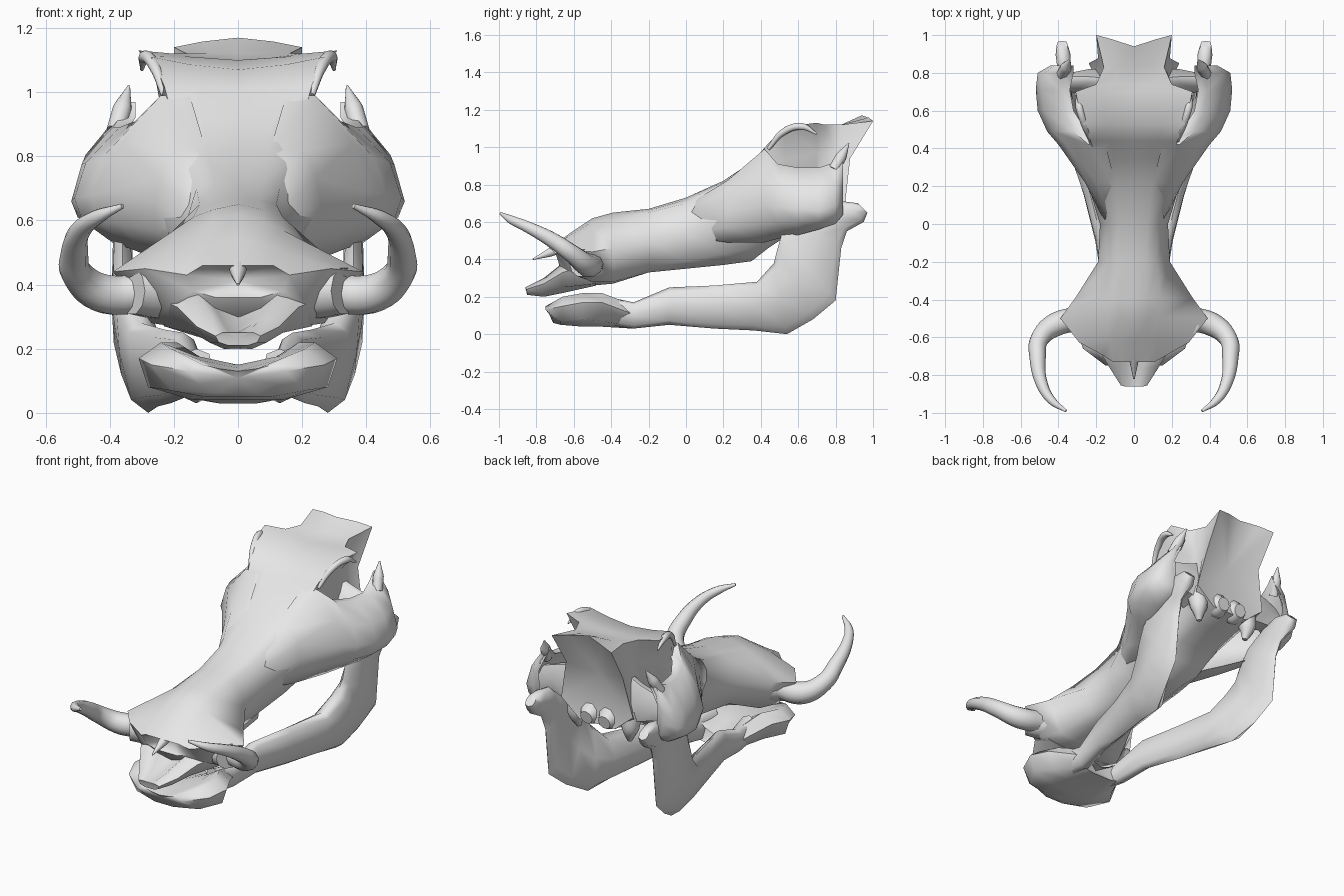
import bpy
import bmesh
from math import cos, sin, pi, radians, copysign
from mathutils import Vector

if "Cube" in bpy.data.objects:
    bpy.data.objects.remove(bpy.data.objects["Cube"], do_unlink=True)

# Single pale bone colour
bone = bpy.data.materials.new("pale_bone")
bone.use_nodes = True
bone_colour = (0.8, 0.8, 0.8, 1)
bone.diffuse_color = bone_colour
bone.node_tree.nodes["Principled BSDF"].inputs["Base Color"].default_value = bone_colour

UNIT = 0.01  # section tables are written in hundredths
meshes = []


def place(name, data):
    data.materials.append(bone)
    part = bpy.data.objects.new(name, data)
    bpy.context.collection.objects.link(part)
    return part


def loft(name, rings, hollow_front=0, hollow_back=0):
    """Skin a row of equal rings; the end caps may be dished inwards along y."""
    bm = bmesh.new()
    loops = [[bm.verts.new(Vector(p) * UNIT) for p in ring] for ring in rings]
    count = len(loops[0])
    for a, b in zip(loops, loops[1:]):
        for i in range(count):
            j = (i + 1) % count
            bm.faces.new((a[i], a[j], b[j], b[i]))
    for loop, depth in ((loops[0], hollow_front), (loops[-1], -hollow_back)):
        cap = bm.faces.new(loop)
        centre = bmesh.ops.poke(bm, faces=[cap])["verts"][0]
        centre.co.y += depth * UNIT
    bmesh.ops.recalc_face_normals(bm, faces=bm.faces)
    mesh = bpy.data.meshes.new(name)
    bm.to_mesh(mesh)
    bm.free()
    part = place(name, mesh)
    meshes.append(part)
    return part


def body_ring(y_top, y_low, top, crown_x, crown_z, mid_x, mid_z, low_x, low_z, bottom):
    """Symmetric cross-section from the midline crown down to the palate."""
    outline = [(0, top), (crown_x * 0.55, top * 0.6 + crown_z * 0.4),
               (crown_x, crown_z), (mid_x, mid_z), (low_x, low_z),
               (low_x * 0.5, bottom), (0, bottom)]

    def at(x, z):
        drop = min(1, max(0, (top - z) / (top - bottom)))
        return (x, y_low + (y_top - y_low) * (1 - drop) ** 3, z)

    return [at(x, z) for x, z in outline] + [at(-x, z) for x, z in outline[-2:0:-1]]


def tube(name, points, radii, side=1):
    """Tapered round bone following a path."""
    curve = bpy.data.curves.new(name, "CURVE")
    curve.dimensions = "3D"
    curve.bevel_depth = UNIT
    curve.bevel_resolution = 3
    curve.resolution_u = 6
    curve.use_fill_caps = True
    spline = curve.splines.new("BEZIER")
    spline.bezier_points.add(len(points) - 1)
    for knot, (x, y, z), radius in zip(spline.bezier_points, points, radii):
        knot.co = Vector((x * side, y, z)) * UNIT
        knot.radius = radius
        knot.handle_left_type = knot.handle_right_type = "AUTO"
    return place(name, curve)


def mirrored(rings, side):
    return [[(x * side, y, z) for x, y, z in ring] for ring in rings]


# Cranium and snout, from the nose opening back to the occipital crest
cranium = [
    (-73, -68, 46, 11, 46, 16, 43, 14, 38, 36),
    (-62, -63, 54, 13, 51, 29, 45, 21, 34, 29),
    (-50, -50, 62, 14, 57, 39, 44, 27, 28, 26),
    (-39, -39, 65, 14, 61, 31, 46, 22, 28, 27),
    (-20, -20, 67, 12, 65, 19, 50, 15, 36, 33),
    (0, 0, 73, 13, 70, 18, 54, 15, 39, 35),
    (20, 20, 82, 17, 80, 24, 62, 17, 43, 37),
    (35, 35, 92, 20, 91, 30, 70, 17, 46, 39),
    (44, 44, 101, 23, 102, 22, 84, 17, 51, 46),
    (53, 53, 107, 27, 111, 19, 93, 18, 56, 52),
    (70, 70, 110, 31, 113, 17, 97, 20, 62, 56),
    (74, 74, 110, 20, 112, 17, 97, 21, 64, 57),
    (83, 81, 112, 16, 112, 17, 95, 22, 67, 59),
    (98, 85, 117, 20, 114, 19, 94, 24, 70, 60),
]
skull = loft("cranium", [body_ring(*row) for row in cranium], hollow_front=9, hollow_back=8)
# Sweep the crest corners backwards, leaving a notch at the midline
for vert in skull.data.vertices:
    if vert.co.y > 0.9 and vert.co.z > 1:
        vert.co.y += 0.4 * abs(vert.co.x) - 0.04

# Upper front jaw under the nose opening
premaxilla = [
    (-86, -85, 25, 5, 25, 7, 24, 6, 22, 21),
    (-76, -76, 26, 8, 30, 13, 27, 9, 22, 20),
    (-66, -66, 29, 13, 38, 19, 33, 14, 25, 22),
    (-48, -48, 36, 16, 43, 31, 38, 23, 27, 26),
]
loft("premaxilla", [body_ring(*row) for row in premaxilla])
tube("nasal_tip", [(0, -60, 50), (0, -72, 44), (0, -82, 40)], (4, 2.5, 0.4))

# Chin with its flared corners
chin = [
    (-75, -71, 13, 11, 15, 15, 13, 12, 9, 6),
    (-66, -67, 14, 21, 20, 27, 15, 21, 7, 5),
    (-55, -55, 15, 24, 22, 31, 17, 28, 8, 4),
    (-45, -45, 13, 19, 22, 26, 17, 21, 7, 4),
    (-29, -29, 9, 13, 16, 17, 11, 12, 4, 3),
]
loft("chin", [body_ring(*row) for row in chin], hollow_back=5)

# Cheek plate: y, then x and z of its top, widest and bottom edge, then thickness
cheek = [
    (2, 13, 70, 16, 60, 14, 52, 6),
    (22, 20, 82, 26, 65, 21, 49, 10),
    (42, 24, 99, 40, 69, 28, 49, 9),
    (49, 32, 91, 46, 68, 33, 51, 7),
    (60, 37, 89, 51, 67, 39, 53, 5),
    (71, 39, 89, 52, 66, 42, 56, 5),
    (80, 37, 92, 51, 69, 44, 59, 5),
    (84, 35, 97, 44, 78, 42, 64, 3),
]


def cheek_ring(y, top_x, top_z, out_x, out_z, low_x, low_z, thick):
    outer = [(top_x, top_z), ((top_x + 3 * out_x) / 4, (top_z + out_z) / 2),
             (out_x, out_z), ((4 * out_x + low_x) / 5, (out_z + low_z) / 2),
             (low_x, low_z)]
    inner = [(x - thick, z) for x, z in reversed(outer)]
    return [(x, y, z) for x, z in outer + inner]


# Lower jaw branch: bottom x y z, top x y z, half thickness
jaw = [
    (12, -42, 5, 13, -42, 20, 5),
    (13, -28, 3, 14, -28, 17, 4),
    (16, -9, 5, 17, -9, 25, 4),
    (21, 15, 3, 23, 15, 26, 4.5),
    (25, 36, 2, 30, 38, 28, 6),
    (28, 54, 0, 34, 47, 38, 6),
    (33, 68, 8, 36, 49, 46, 4),
    (36, 80, 18, 36, 51, 53, 3.5),
    (36, 83, 46, 36, 58, 61, 3),
    (37, 86, 55, 37, 72, 69, 3),
    (38, 95, 60, 37, 84, 71, 4),
    (38, 97, 65, 38, 92, 70, 3),
]


def jaw_ring(low_x, low_y, low_z, top_x, top_y, top_z, thick):
    low, top = Vector((low_x, low_y, low_z)), Vector((top_x, top_y, top_z))
    ring = []
    for step in range(8):
        up, out = (copysign(abs(f) ** 0.7, f) for f in
                   (cos(step * pi / 4), sin(step * pi / 4)))
        ring.append((low + top) / 2 + (top - low) / 2 * up + Vector((thick * out, 0, 0)))
    return ring


# Sloping wing from braincase to cheek: x, front and back y, bottom and top z
wing = [(12, 66, 82, 60, 92), (24, 68, 82, 66, 87), (34, 70, 80, 68, 84), (46, 66, 80, 62, 80)]


def wing_ring(x, front, back, low, top):
    middle = (front + back) / 2
    return [(x, front, low), (x, back - 2, low), (x, back, (low + top) / 2),
            (x, middle + 3, top), (x, middle, top), (x, front, (low + top) / 2)]


for label, side in (("left", 1), ("right", -1)):
    loft(label + "_cheek", mirrored([cheek_ring(*row) for row in cheek], side))
    loft(label + "_jaw", mirrored([jaw_ring(*row) for row in jaw], side))
    loft(label + "_jaw_hinge_wing", mirrored([wing_ring(*row) for row in wing], side))

    # Tusk and its socket
    tube(label + "_tusk",
         [(27, -50, 38), (41, -53, 37), (50, -61, 43), (51, -71, 50),
          (49, -84, 57), (44, -93, 61), (36, -99, 64.5)],
         (6.5, 6.3, 5, 4.3, 3.2, 2.4, 0.8), side)
    tube(label + "_tusk_socket",
         [(14, -42, 40), (25, -51, 38), (33, -56, 38)], (10, 9, 7.5), side)

    # Bones under the braincase
    tube(label + "_hanging_process", [(17, 77, 70), (18, 79, 60), (17, 78, 52)], (7, 5, 1.5), side)
    tube(label + "_neck_joint", [(5, 76, 66), (6, 82, 64), (6, 87, 63)], (7, 7, 4), side)

    # Thin rim over the eye socket and the spike behind it
    tube(label + "_brow_rim", [(23, 44, 99), (26, 52, 108), (29, 62, 111), (30, 70, 107)],
         (1, 1.8, 2, 0.5), side)
    tube(label + "_cheek_spike", [(38, 79, 88), (36, 83, 95), (34, 87, 102)], (3, 3, 0.4), side)

# Smooth shading with crisp ridges
bpy.ops.object.select_all(action="DESELECT")
for part in meshes:
    part.select_set(True)
bpy.context.view_layer.objects.active = skull
bpy.ops.object.shade_smooth_by_angle(angle=radians(65))
